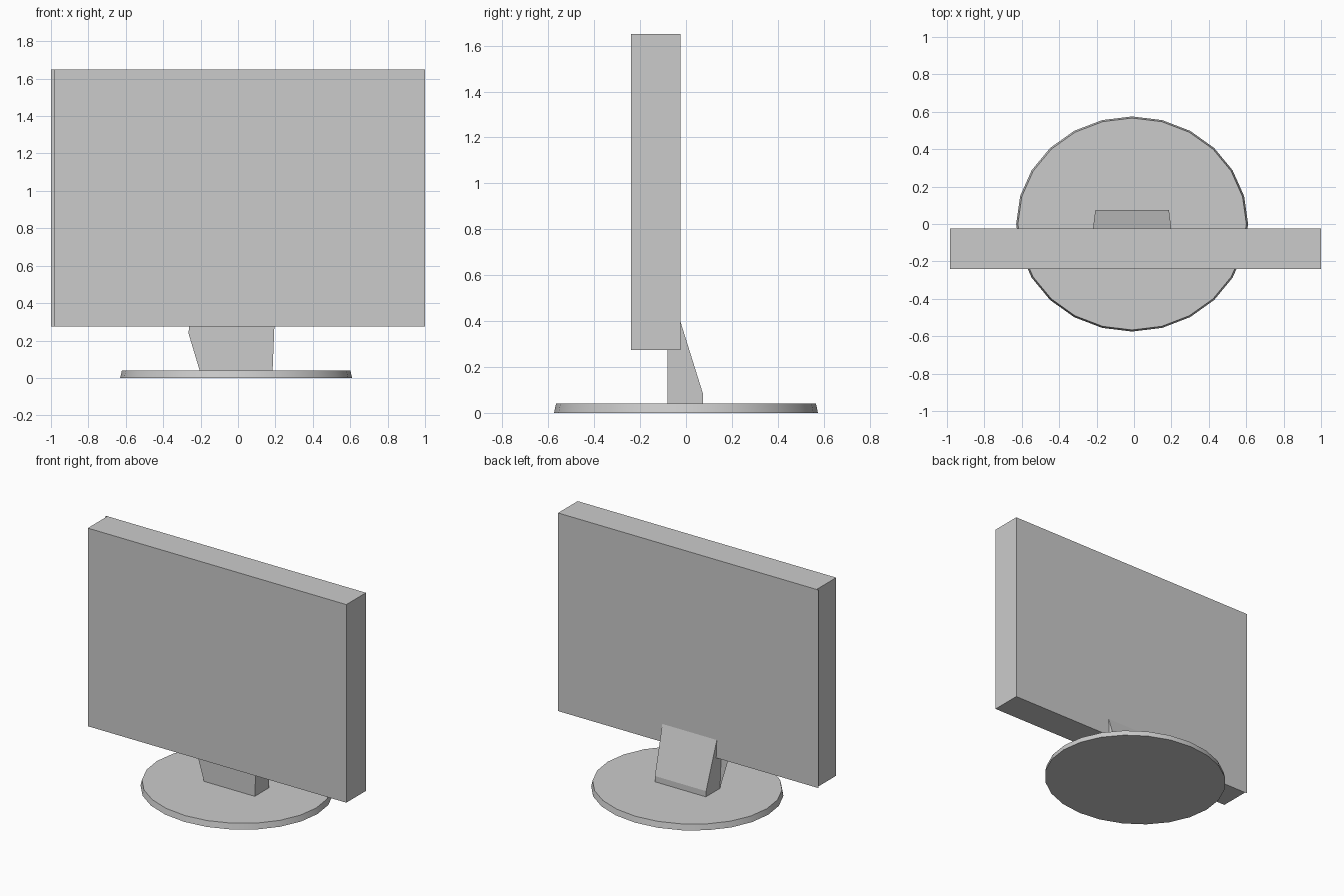
import bpy
import bmesh
from math import radians

cube = bpy.data.objects.get("Cube")
if cube:
    bpy.data.objects.remove(cube, do_unlink=True)

grey = bpy.data.materials.new("light grey")
grey.use_nodes = True
colour = (0.6, 0.6, 0.6, 1)
grey.diffuse_color = colour
grey.node_tree.nodes["Principled BSDF"].inputs["Base Color"].default_value = colour


def finish(name, bm):
    """Turn a bmesh into a named grey object."""
    mesh = bpy.data.meshes.new(name)
    bm.to_mesh(mesh)
    bm.free()
    mesh.materials.append(grey)
    obj = bpy.data.objects.new(name, mesh)
    bpy.context.collection.objects.link(obj)
    return obj


def box(name, low, high):
    bm = bmesh.new()
    bmesh.ops.create_cube(bm, size=1)
    for v in bm.verts:
        v.co = [h if c > 0 else l for c, l, h in zip(v.co, low, high)]
    return finish(name, bm)


def plate(name, points, y):
    """Flat upright sheet from an x, z outline."""
    bm = bmesh.new()
    bm.faces.new([bm.verts.new((x, y, z)) for x, z in points])
    return finish(name, bm)


# Screen housing, with the back sheet reaching a little past its right end
left, right, back, bottom, top = 1.0, -0.985, -0.025, 0.275, 1.65
box("screen_housing", (right, -0.24, bottom), (left, back, top))
plate("back_sheet_lip", [(-1, bottom), (-1, top), (right, top), (right, bottom)], back)

# Oval tapered base
bm = bmesh.new()
bmesh.ops.create_cone(bm, cap_ends=True, segments=24,
                      radius1=1, radius2=0.985, depth=0.04)
for v in bm.verts:
    v.co = (v.co.x * 0.62 - 0.01, v.co.y * 0.575, v.co.z + 0.02)
base = finish("base", bm)
bpy.ops.object.select_all(action='DESELECT')
base.select_set(True)
bpy.context.view_layer.objects.active = base
bpy.ops.object.shade_smooth_by_angle(angle=radians(30))

# Wedge neck: side profile swept across, flaring slightly upwards
profile = [(-0.08, 0.04), (0.075, 0.04), (0.075, 0.08), (-0.025, 0.4), (-0.08, 0.4)]
bm = bmesh.new()
rows = []
for side in (-1, 1):
    rows.append([bm.verts.new((-0.01 + side * (0.195 + 0.04 * (z - 0.04)), y, z))
                 for y, z in profile])
    bm.faces.new(rows[-1])
for i in range(len(profile)):
    j = (i + 1) % len(profile)
    bm.faces.new((rows[0][i], rows[0][j], rows[1][j], rows[1][i]))
bmesh.ops.recalc_face_normals(bm, faces=bm.faces)
finish("neck", bm)

# Flared fin on the right of the neck front
plate("neck_fin", [(-0.205, 0.04), (-0.21, 0.4), (-0.26, 0.28), (-0.265, 0.24)], -0.08)
